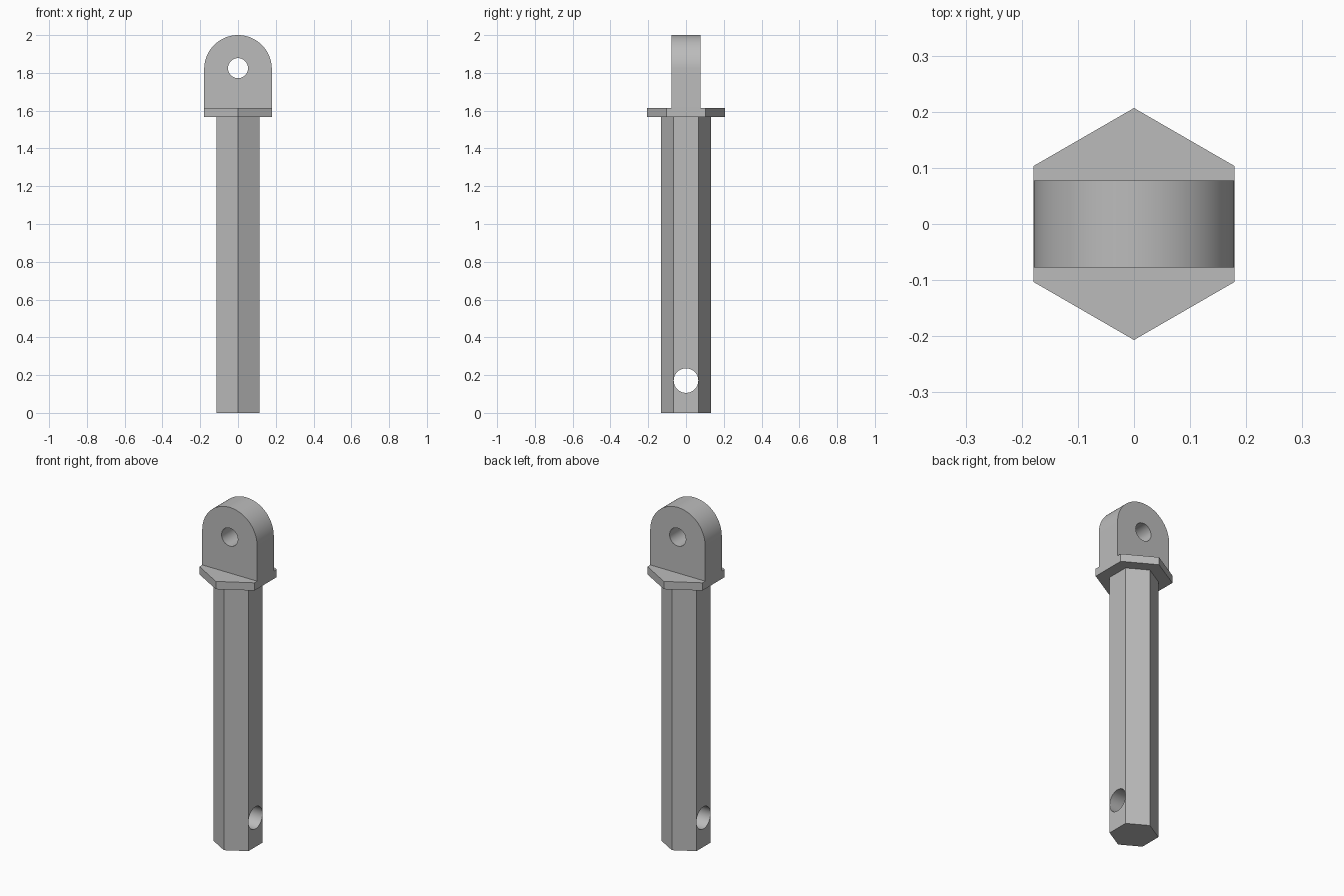
import bpy, bmesh, math
from mathutils import Matrix, Vector

cube = bpy.data.objects.get("Cube")
if cube:
    bpy.data.objects.remove(cube, do_unlink=True)

steel = bpy.data.materials.new("grey_steel")
steel.use_nodes = True
GREY = (0.5, 0.5, 0.5, 1)
steel.diffuse_color = GREY
steel.node_tree.nodes["Principled BSDF"].inputs["Base Color"].default_value = GREY


def prism(name, profile, direction):
    """Extrude a closed outline of 3D points along a direction."""
    bm = bmesh.new()
    face = bm.faces.new([bm.verts.new(p) for p in profile])
    new = bmesh.ops.extrude_face_region(bm, geom=[face])["geom"]
    bmesh.ops.translate(bm, vec=direction,
                        verts=[v for v in new if isinstance(v, bmesh.types.BMVert)])
    bmesh.ops.recalc_face_normals(bm, faces=bm.faces)
    mesh = bpy.data.meshes.new(name)
    bm.to_mesh(mesh)
    bm.free()
    obj = bpy.data.objects.new(name, mesh)
    bpy.context.collection.objects.link(obj)
    mesh.materials.append(steel)
    return obj


def hexagon(name, apothem, bottom, top):
    radius = apothem / math.cos(math.pi / 6)
    outline = [(radius * math.sin(i * math.pi / 3),
                radius * math.cos(i * math.pi / 3), bottom) for i in range(6)]
    return prism(name, outline, Vector((0, 0, top - bottom)))


def drill(obj, radius, height, axis):
    """Bore a round hole through the part along x or y."""
    spin = Matrix.Rotation(math.pi / 2, 3, 'Y' if axis == 'X' else 'X')
    ring = [spin @ Vector((radius * math.cos(a), radius * math.sin(a), -0.5)) +
            Vector((0, 0, height))
            for a in (i * math.tau / 48 for i in range(48))]
    cutter = prism(obj.name + "_hole_cutter", ring, spin @ Vector((0, 0, 1)))
    cutter.hide_render = True
    mod = obj.modifiers.new("hole", 'BOOLEAN')
    mod.operation, mod.solver, mod.object = 'DIFFERENCE', 'EXACT', cutter
    bpy.ops.object.select_all(action='DESELECT')
    bpy.context.view_layer.objects.active = obj
    obj.select_set(True)
    bpy.ops.object.modifier_apply(modifier=mod.name)
    bpy.data.objects.remove(cutter, do_unlink=True)
    bpy.ops.object.shade_smooth_by_angle(angle=math.radians(30))


SHAFT_TOP, COLLAR_TOP = 1.567, 1.613
LUG_HALF, LUG_DEPTH, EYE_Z = 0.179, 0.155, 1.821

# Hexagonal shaft with a cross hole near its foot
shaft = hexagon("shaft", 0.114, 0, SHAFT_TOP)
drill(shaft, 0.065, 0.171, 'X')

# Hexagonal collar
hexagon("collar", LUG_HALF, SHAFT_TOP, COLLAR_TOP)

# Round-topped lug with an eye
arch = [(LUG_HALF * math.cos(a), -LUG_DEPTH / 2, EYE_Z + LUG_HALF * math.sin(a))
        for a in (i * math.pi / 40 for i in range(41))]
arch += [(x, -LUG_DEPTH / 2, COLLAR_TOP) for x in (-LUG_HALF, LUG_HALF)]
lug = prism("lug", arch, Vector((0, LUG_DEPTH, 0)))
drill(lug, 0.053, 1.825, 'Y')
